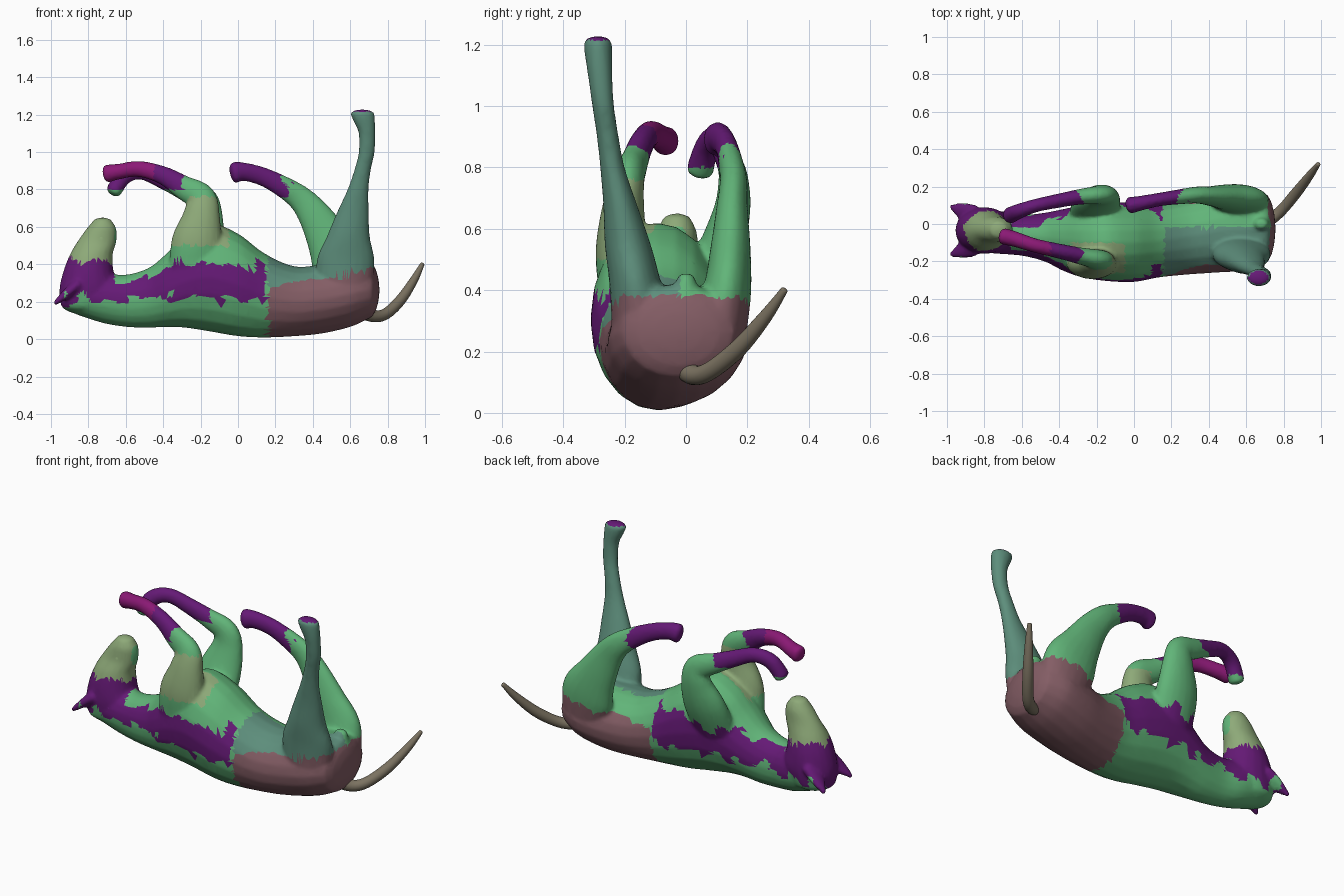
import bpy, bmesh, math
from mathutils import Vector, noise

if "Cube" in bpy.data.objects:
    bpy.data.objects.remove(bpy.data.objects["Cube"])

SIDES = 20


def catmull(a, b, c, d, t):
    return [0.5 * (2 * q + (r - p) * t + (2 * p - 5 * q + 4 * r - s) * t * t
                   + (3 * q - p - 3 * r + s) * t ** 3) for p, q, r, s in zip(a, b, c, d)]


def sweep(name, sections, side=(0, 1, 0), dome=0.5, steps=5, axis=None):
    """Closed tube through sections (x, y, z, radius along side, radius across)."""
    pts = [sections[0]] + list(sections) + [sections[-1]]
    path = [catmull(*pts[i:i + 4], s / steps) for i in range(len(sections) - 1) for s in range(steps)]
    path.append(list(sections[-1]))
    pos = [Vector(p[:3]) for p in path]
    rings = []
    for i, p in enumerate(path):
        t = Vector(axis) if axis else (pos[min(i + 1, len(pos) - 1)] - pos[max(i - 1, 0)]).normalized()
        rings.append((pos[i], t, max(p[3], .002), max(p[4], .002)))

    # rounded ends
    def cap(ring, sign):
        c, t, a, b = ring
        return [(c + t * sign * dome * min(a, b) * math.sin(k), t, a * math.cos(k), b * math.cos(k))
                for k in (.4, .8, 1.15, 1.45)]
    rings = cap(rings[0], -1)[::-1] + rings + cap(rings[-1], 1)
    bm = bmesh.new()
    loops = []
    for c, t, a, b in rings:
        u = Vector(side)
        u = (u - t * u.dot(t)).normalized()
        v = t.cross(u)
        loops.append([bm.verts.new(c + u * a * math.cos(w) + v * b * math.sin(w))
                      for w in (2 * math.pi * k / SIDES for k in range(SIDES))])
    for l, m in zip(loops, loops[1:]):
        for k in range(SIDES):
            n = (k + 1) % SIDES
            bm.faces.new((l[k], l[n], m[n], m[k]))
    bm.faces.new(loops[0][::-1])
    bm.faces.new(loops[-1])
    bmesh.ops.recalc_face_normals(bm, faces=bm.faces)
    me = bpy.data.meshes.new(name)
    bm.to_mesh(me)
    bm.free()
    ob = bpy.data.objects.new(name, me)
    bpy.context.collection.objects.link(ob)
    return ob


def span(x, y0, y1, z0, z1):
    return (x, (y0 + y1) / 2, (z0 + z1) / 2, (y1 - y0) / 2, (z1 - z0) / 2)


# torso from neck to rump
parts = [sweep("torso", [
    span(-.86, -.15, .07, .13, .34), span(-.72, -.16, .07, .085, .35), span(-.60, -.17, .05, .065, .345),
    span(-.48, -.20, .06, .06, .38), span(-.38, -.25, .08, .065, .46), span(-.28, -.285, .10, .06, .56),
    span(-.15, -.305, .115, .04, .62), span(0, -.31, .115, .015, .565), span(.14, -.285, .11, .008, .46),
    span(.30, -.27, .14, .015, .39), span(.45, -.26, .18, .03, .40), span(.6, -.25, .20, .065, .42),
    span(.69, -.22, .17, .105, .42)], dome=.42, axis=(1, 0, 0))]

# head, muzzle pointing up
parts.append(sweep("head", [
    (-.82, -.035, .19, .115, .13), (-.80, -.035, .27, .125, .155), (-.80, -.035, .36, .12, .135),
    (-.785, -.035, .45, .10, .115), (-.755, -.03, .52, .075, .105), (-.73, -.03, .59, .065, .08),
    (-.725, -.03, .625, .05, .055)], axis=(0, 0, 1)))

# ears
for y, s in ((-.12, -1), (.05, 1)):
    parts.append(sweep("ear", [(-.86, y, .29, .055, .035), (-.92, y + s * .02, .24, .045, .025),
                               (-.98, y + s * .045, .19, .012, .012)]))

# front legs: bent, paws over the face
parts.append(sweep("front_leg_near", [
    (-.24, -.20, .36, .08, .13), (-.22, -.21, .52, .085, .135), (-.195, -.205, .66, .07, .10),
    (-.20, -.19, .755, .055, .08), (-.29, -.17, .81, .045, .065), (-.40, -.145, .875, .04, .05),
    (-.53, -.115, .91, .038, .043), (-.64, -.08, .895, .042, .042), (-.70, -.065, .885, .045, .05)]))
parts.append(sweep("front_leg_far", [
    (-.22, .04, .36, .08, .13), (-.20, .11, .52, .075, .13), (-.175, .15, .66, .06, .095),
    (-.19, .155, .75, .05, .075), (-.29, .145, .80, .042, .058), (-.40, .125, .85, .038, .048),
    (-.52, .10, .895, .036, .042), (-.61, .07, .87, .04, .045), (-.665, .045, .79, .045, .042)]))

# hind legs: one stretched up, one bent forwards
parts.append(sweep("hind_leg_straight", [
    (.57, -.14, .25, .10, .15), (.575, -.165, .42, .085, .155), (.59, -.19, .55, .075, .115),
    (.615, -.215, .68, .055, .085), (.642, -.24, .80, .04, .057), (.665, -.255, .90, .036, .045),
    (.688, -.27, 1.0, .036, .043), (.69, -.28, 1.1, .04, .045), (.675, -.285, 1.165, .045, .058),
    (.665, -.287, 1.205, .046, .065)], axis=(0, 0, 1)))
parts.append(sweep("hind_leg_bent", [
    (.58, .11, .28, .09, .15), (.55, .135, .40, .078, .16), (.485, .145, .53, .066, .12),
    (.41, .15, .66, .052, .09), (.335, .155, .75, .045, .07), (.24, .145, .815, .04, .058),
    (.13, .13, .87, .036, .05), (.03, .11, .895, .04, .05), (-.02, .10, .89, .046, .058)]))

# lump between the hind legs
parts.append(sweep("rump_lump", [(.67, 0, .28, .06, .07), (.68, 0, .38, .045, .05),
                                 (.68, 0, .44, .03, .035)]))

# fuse the parts into one skin
bm = bmesh.new()
for p in parts:
    bm.from_mesh(p.data)
    bpy.data.objects.remove(p)
me = bpy.data.meshes.new("animal_body")
bm.to_mesh(me)
bm.free()
body = bpy.data.objects.new("animal_body", me)
bpy.context.collection.objects.link(body)
m = body.modifiers.new("fuse", 'REMESH')
m.mode, m.voxel_size = 'VOXEL', .011
m = body.modifiers.new("soften", 'SMOOTH')
m.factor, m.iterations = .5, 5
m = body.modifiers.new("thin", 'DECIMATE')
m.ratio = .35
bpy.context.view_layer.update()
skin = bpy.data.meshes.new_from_object(body.evaluated_get(bpy.context.evaluated_depsgraph_get()))
body.modifiers.clear()
body.data = skin

# tail
tail = sweep("tail", [(.64, -.01, .17, .05, .05), (.72, .02, .125, .034, .034), (.79, .075, .135, .03, .03),
                      (.87, .17, .21, .029, .029), (.94, .26, .315, .022, .022),
                      (.985, .32, .40, .012, .012)], side=(.6, -.7, .1))

# colours
COLOURS = {"green": (.12, .46, .19), "purple": (.13, .01, .18), "magenta": (.26, .01, .18),
           "teal": (.11, .27, .20), "pink": (.23, .11, .13), "olive": (.27, .40, .19), "tan": (.20, .17, .12)}
mats = {}
for n, c in COLOURS.items():
    mats[n] = bpy.data.materials.new(n)
    mats[n].diffuse_color = (*c, 1)
names = list(COLOURS)
for n in names:
    skin.materials.append(mats[n])
tail.data.materials.append(mats["tan"])


def region(c):
    x, y, z = c
    j = noise.noise(c * 14) * .07
    if x > .16 and z < .27 + .2 * (x - .16) + j * .2:
        return "pink"
    if z > .7 and x < -.28 + j:
        if z < .80:
            return "green"
        return "magenta" if x < -.45 and y < 0 else "purple"
    if z > .76 and x < .27 + j:
        return "purple" if x > -.08 else "green"
    if x > .58 and z > 1.215:
        return "purple"
    if x > .16 and y < -.02:
        return "teal"
    if x < -.66 and z > .42 + j * .5:
        return "olive"
    if x < -.66 and .22 + j < z:
        return "purple"
    if x < -.93:
        return "purple"
    if x < .15 and .21 + j < z < .35 + j + .05 * (x > -.4) and abs(y + .08) > .06:
        return "purple"
    if z > .5 and x < -.05 and y < -.1:
        return "olive"
    return "green"


for f in skin.polygons:
    f.material_index = names.index(region(f.center.copy()))
for ob in (body, tail):
    for f in ob.data.polygons:
        f.use_smooth = True

for m in bpy.data.materials:
    if m.users and not m.is_grease_pencil:
        m.use_nodes = True
        m.node_tree.nodes["Principled BSDF"].inputs["Base Color"].default_value = m.diffuse_color
